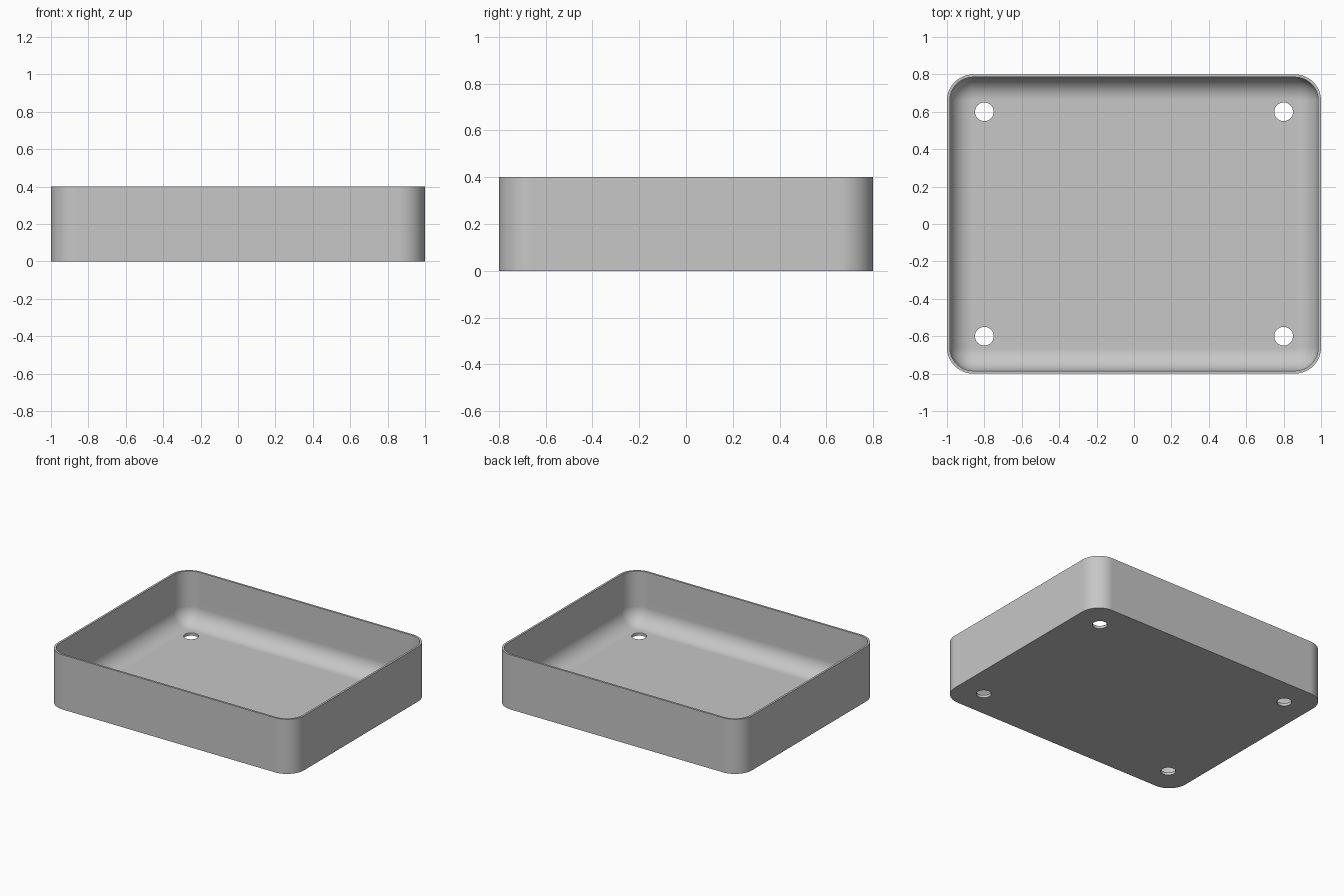
import bpy, bmesh
from math import sin, cos, pi

if "Cube" in bpy.data.objects:
    bpy.data.objects.remove(bpy.data.objects["Cube"])

HALF_X, HALF_Y, HEIGHT = 1.0, 0.8, 0.4
CORNER, WALL, FLOOR, FILLET = 0.14, 0.015, 0.02, 0.12
CORNER_STEPS, FILLET_STEPS = 12, 12

grey = bpy.data.materials.new("Plain grey")
grey.use_nodes = True
colour = (0.57, 0.57, 0.57, 1)
grey.diffuse_color = colour
grey.node_tree.nodes["Principled BSDF"].inputs["Base Color"].default_value = colour


def rounded_loop(bm, inset, z):
    """Rounded rectangle moved inwards by inset."""
    r = CORNER - inset
    cx, cy = HALF_X - CORNER, HALF_Y - CORNER
    verts = []
    for q, (sx, sy) in enumerate([(1, 1), (-1, 1), (-1, -1), (1, -1)]):
        for i in range(CORNER_STEPS + 1):
            a = (q + i / CORNER_STEPS) * pi / 2
            verts.append(bm.verts.new((sx * cx + r * cos(a), sy * cy + r * sin(a), z)))
    return verts


# Tray: outer wall, rim, inner wall, then a rounded fillet down to the floor
profile = [(0, 0), (0, HEIGHT), (WALL, HEIGHT)]
for i in range(FILLET_STEPS + 1):
    a = i / FILLET_STEPS * pi / 2
    profile.append((WALL + FILLET * (1 - cos(a)), FLOOR + FILLET * (1 - sin(a))))

bm = bmesh.new()
loops = [rounded_loop(bm, inset, z) for inset, z in profile]
for lower, upper in zip(loops, loops[1:]):
    for i in range(len(lower)):
        j = (i + 1) % len(lower)
        bm.faces.new((lower[i], lower[j], upper[j], upper[i]))
bm.faces.new(loops[0][::-1])
bm.faces.new(loops[-1])
bmesh.ops.recalc_face_normals(bm, faces=bm.faces)
mesh = bpy.data.meshes.new("tray")
bm.to_mesh(mesh)
bm.free()
mesh.materials.append(grey)
tray = bpy.data.objects.new("tray", mesh)
bpy.context.collection.objects.link(tray)

# Four screw holes through the floor
bpy.ops.object.select_all(action="DESELECT")
cutters = []
for sx in (-1, 1):
    for sy in (-1, 1):
        bpy.ops.mesh.primitive_cylinder_add(vertices=32, radius=0.05, depth=0.3,
                                            location=(sx * 0.8, sy * 0.6, 0))
        cutter = bpy.context.object
        cutter.name = "hole_cutter"
        cutter.hide_render = True
        cutter.data.materials.append(grey)
        cutters.append(cutter)

bpy.ops.object.select_all(action="DESELECT")
tray.select_set(True)
bpy.context.view_layer.objects.active = tray
for cutter in cutters:
    cut = tray.modifiers.new("screw_hole", "BOOLEAN")
    cut.operation = "DIFFERENCE"
    cut.solver = "EXACT"
    cut.object = cutter
    bpy.ops.object.modifier_apply(modifier=cut.name)
    bpy.data.objects.remove(cutter)

# Smooth the curves while the rim, base and holes stay crisp
bpy.ops.object.shade_smooth_by_angle(angle=pi / 6)
weighted = tray.modifiers.new("flat_floor_shading", "WEIGHTED_NORMAL")
weighted.keep_sharp = True
